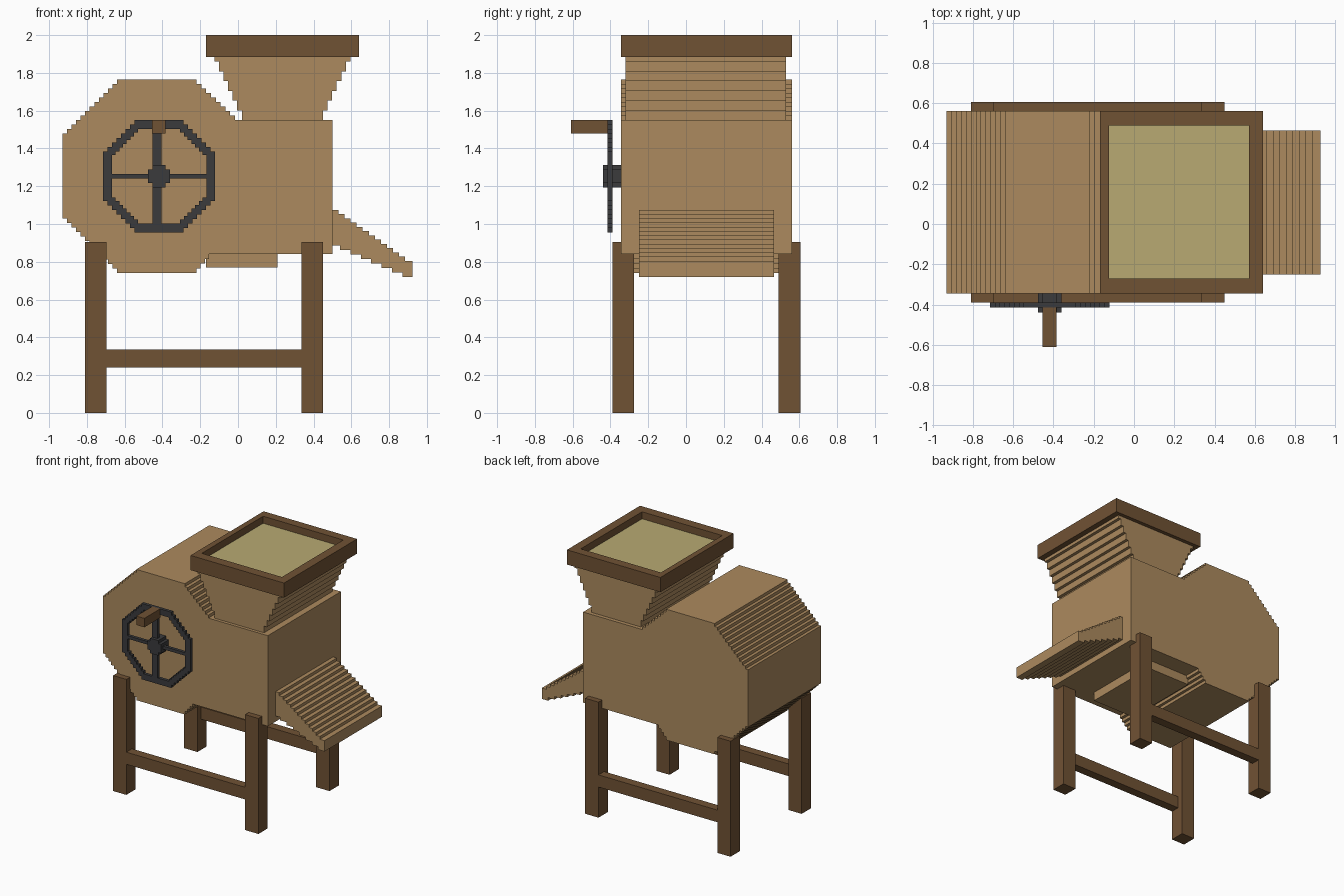
import bpy

if "Cube" in bpy.data.objects:
    bpy.data.objects.remove(bpy.data.objects["Cube"])


def material(name, rgb):
    m = bpy.data.materials.new(name)
    m.use_nodes = True
    m.diffuse_color = (*rgb, 1)
    bsdf = next(n for n in m.node_tree.nodes if n.type == 'BSDF_PRINCIPLED')
    bsdf.inputs["Base Color"].default_value = (*rgb, 1)
    return m


TAN = material("tan wood", (0.413, 0.254, 0.112))
BROWN = material("dark brown wood", (0.163, 0.084, 0.034))
IRON = material("dark iron", (0.043, 0.043, 0.046))
GRAIN = material("pale grain", (0.479, 0.402, 0.171))


def make(name, verts, faces, mat):
    me = bpy.data.meshes.new(name)
    me.from_pydata(verts, [], faces)
    me.materials.append(mat)
    ob = bpy.data.objects.new(name, me)
    bpy.context.collection.objects.link(ob)
    return ob


def prism(name, pts, y0, y1, mat):
    """Extrude a counter-clockwise (x, z) outline along y."""
    n = len(pts)
    verts = [(x, y, z) for y in (y0, y1) for x, z in pts]
    faces = [list(range(n)), list(range(2 * n - 1, n - 1, -1))]
    for i in range(n):
        j = (i + 1) % n
        faces.append([j, i, i + n, j + n])
    return make(name, verts, faces, mat)


def ring(name, outer, inner, y0, y1, mat):
    """Extruded band between two outlines of equal length."""
    n = len(outer)
    verts = [(x, y, z) for y in (y0, y1) for o in (outer, inner) for x, z in o]
    faces = []
    for i in range(n):
        j = (i + 1) % n
        a, b, c, d = (i, j), (i + n, j + n), (i + 2 * n, j + 2 * n), (i + 3 * n, j + 3 * n)
        faces += [[a[0], a[1], b[1], b[0]], [c[1], c[0], d[0], d[1]],
                  [a[1], a[0], c[0], c[1]], [b[0], b[1], d[1], d[0]]]
    return make(name, verts, faces, mat)


def box(name, xs, ys, zs, mat):
    (x0, x1), (z0, z1) = xs, zs
    return prism(name, [(x0, z0), (x1, z0), (x1, z1), (x0, z1)], *ys, mat)


def stair(p, q, n, x_first):
    """Stepped line from p to q with n steps."""
    dx, dz = (q[0] - p[0]) / n, (q[1] - p[1]) / n
    pts = [p]
    for i in range(n):
        x, z = p[0] + i * dx, p[1] + i * dz
        pts.append((x + dx, z) if x_first else (x, z + dz))
        pts.append((x + dx, z + dz))
    return pts


def octagon(cx, cz, r, flat, n):
    """Stepped octagon outline, counter-clockwise."""
    return (stair((cx - flat, cz + r), (cx - r, cz + flat), n, False)
            + stair((cx - r, cz - flat), (cx - flat, cz - r), n, True)
            + stair((cx + flat, cz - r), (cx + r, cz - flat), n, False)
            + stair((cx + r, cz + flat), (cx + flat, cz + r), n, True))


FRONT, BACK = -0.345, 0.56

# Housing: stepped drum joined to a square body
housing = (stair((-0.64, 1.765), (-0.93, 1.48), 12, False)
           + stair((-0.93, 1.03), (-0.64, 0.74), 12, True)
           + stair((-0.22, 0.74), (-0.13, 0.84), 4, False)
           + [(0.5, 0.84), (0.5, 1.55)]
           + stair((0.01, 1.55), (-0.22, 1.765), 9, True))
prism("housing", housing, FRONT, BACK, TAN)
box("bottom_outlet", (-0.17, 0.21), (-0.21, 0.42), (0.77, 0.85), TAN)

# Discharge chute
chute = (stair((0.925, 0.72), (0.54, 0.885), 7, True) + [(0.48, 0.885), (0.48, 1.075)]
         + stair((0.5, 1.075), (0.885, 0.805), 12, True) + [(0.925, 0.805)])
prism("chute", chute[::-1], -0.25, 0.465, TAN)

# Hopper: stepped funnel, rim frame and grain fill
funnel = (stair((0.45, 1.55), (0.595, 1.86), 6, False) + [(0.595, 1.89), (-0.125, 1.89)]
          + stair((-0.125, 1.86), (0.02, 1.55), 6, True))
prism("hopper_funnel", funnel, -0.32, 0.53, TAN)
RIM = (1.885, 2.0)
box("hopper_rim_front", (-0.17, 0.64), (FRONT, -0.27), RIM, BROWN)
box("hopper_rim_back", (-0.17, 0.64), (0.49, BACK), RIM, BROWN)
box("hopper_rim_right", (-0.17, -0.125), (-0.27, 0.49), RIM, BROWN)
box("hopper_rim_left", (0.57, 0.64), (-0.27, 0.49), RIM, BROWN)
box("grain", (-0.125, 0.57), (-0.27, 0.49), (1.88, 1.945), GRAIN)

# Stand: four legs and two side rails
for side, ys, rail in (("front", (-0.39, -0.275), (-0.39, -0.32)),
                       ("back", (0.49, 0.605), (0.535, 0.605))):
    box(side + "_right_leg", (-0.81, -0.695), ys, (0, 0.905), BROWN)
    box(side + "_left_leg", (0.335, 0.45), ys, (0, 0.905), BROWN)
    box(side + "_rail", (-0.695, 0.335), rail, (0.24, 0.335), BROWN)

# Hand wheel: rim, spokes, hub and handle
CX, CZ = -0.418, 1.253
WHEEL = (-0.415, -0.39)
ring("wheel_rim", octagon(CX, CZ, 0.297, 0.13, 7), octagon(CX, CZ, 0.25, 0.112, 7), *WHEEL, IRON)
box("wheel_spoke_vertical", (CX - 0.035, CX + 0.012), WHEEL, (CZ - 0.25, CZ + 0.25), IRON)
box("wheel_spoke_horizontal", (CX - 0.25, CX + 0.25), WHEEL, (CZ - 0.012, CZ + 0.012), IRON)
prism("wheel_hub", octagon(CX, CZ, 0.059, 0.035, 1), -0.44, FRONT, IRON)
box("wheel_handle", (-0.455, -0.385), (-0.61, -0.412), (1.48, 1.55), BROWN)
